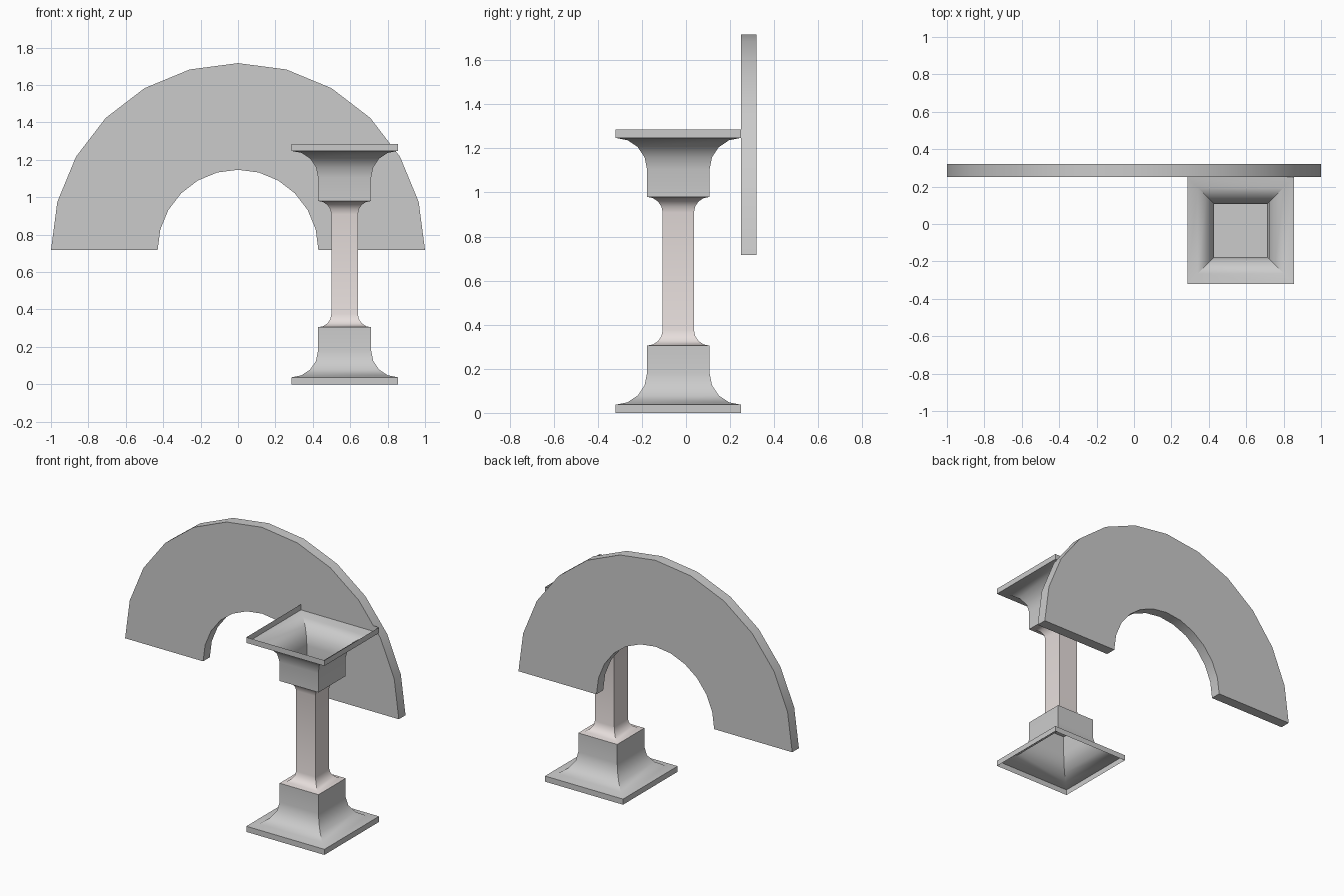
import bpy, bmesh, math

if "Cube" in bpy.data.objects:
    bpy.data.objects.remove(bpy.data.objects["Cube"])

CX, CY, MID = 0.57, -0.035, 0.6425   # column axis and mid height


def finish(name, bm, mat=None):
    mesh = bpy.data.meshes.new(name)
    bm.to_mesh(mesh)
    bm.free()
    obj = bpy.data.objects.new(name, mesh)
    bpy.context.collection.objects.link(obj)
    if mat:
        mesh.materials.append(mat)
    bpy.ops.object.select_all(action='DESELECT')
    obj.select_set(True)
    bpy.context.view_layer.objects.active = obj
    bpy.ops.object.shade_smooth_by_angle(angle=math.radians(30))
    return obj


def cove(r0, z0, r1, steps=4):
    """Concave quarter round rising from (r0, z0) to half width r1."""
    d = r0 - r1
    return [(r0 - d * math.sin(a), z0 + d * (1 - math.cos(a)))
            for a in (math.pi / 2 * i / steps for i in range(steps + 1))]


def mirror(profile):
    return [(r, 2 * MID - z) for r, z in reversed(profile)]


def square_sweep(name, profile, cap=None, mat=None):
    """Stack square rings along a (half width, z) profile, listed upward."""
    bm = bmesh.new()
    rings = [[bm.verts.new((CX + sx * r, CY + sy * r, z))
              for sx, sy in ((-1, -1), (1, -1), (1, 1), (-1, 1))]
             for r, z in profile]
    for a, b in zip(rings, rings[1:]):
        for i in range(4):
            j = (i + 1) % 4
            bm.faces.new((a[i], a[j], b[j], b[i]))
    if cap == 'top':
        bm.faces.new(rings[-1])
    elif cap == 'bottom':
        bm.faces.new(rings[0][::-1])
    return finish(name, bm, mat)


# Hollow flared base and its mirrored capital
base = [(0.285, 0.0)] + cove(0.285, 0.037, 0.142) + [(0.142, 0.305)]
square_sweep("column_base", base, cap='top')
square_sweep("column_capital", mirror(base), cap='bottom')

# Tinted shaft flaring at both ends
stone = bpy.data.materials.new("shaft_stone")
stone.diffuse_color = (0.80, 0.735, 0.72, 1)
stone.use_nodes = True
stone.node_tree.nodes["Principled BSDF"].inputs["Base Color"].default_value = stone.diffuse_color
foot = cove(0.142, 0.305, 0.071)
square_sweep("column_shaft", foot + mirror(foot), mat=stone)

# Half-ring arch slab behind the column
bm = bmesh.new()
angles = [math.pi * i / 12 for i in range(13)]
sections = [[bm.verts.new((r * math.cos(a), y, 0.717 + r * math.sin(a)))
             for r, y in ((0.43, 0.25), (1.0, 0.25), (1.0, 0.32), (0.43, 0.32))]
            for a in angles]
for a, b in zip(sections, sections[1:]):
    for i in range(4):
        j = (i + 1) % 4
        bm.faces.new((a[i], a[j], b[j], b[i]))
bm.faces.new(sections[0])
bm.faces.new(sections[-1])
bmesh.ops.recalc_face_normals(bm, faces=bm.faces)
finish("arch", bm)
